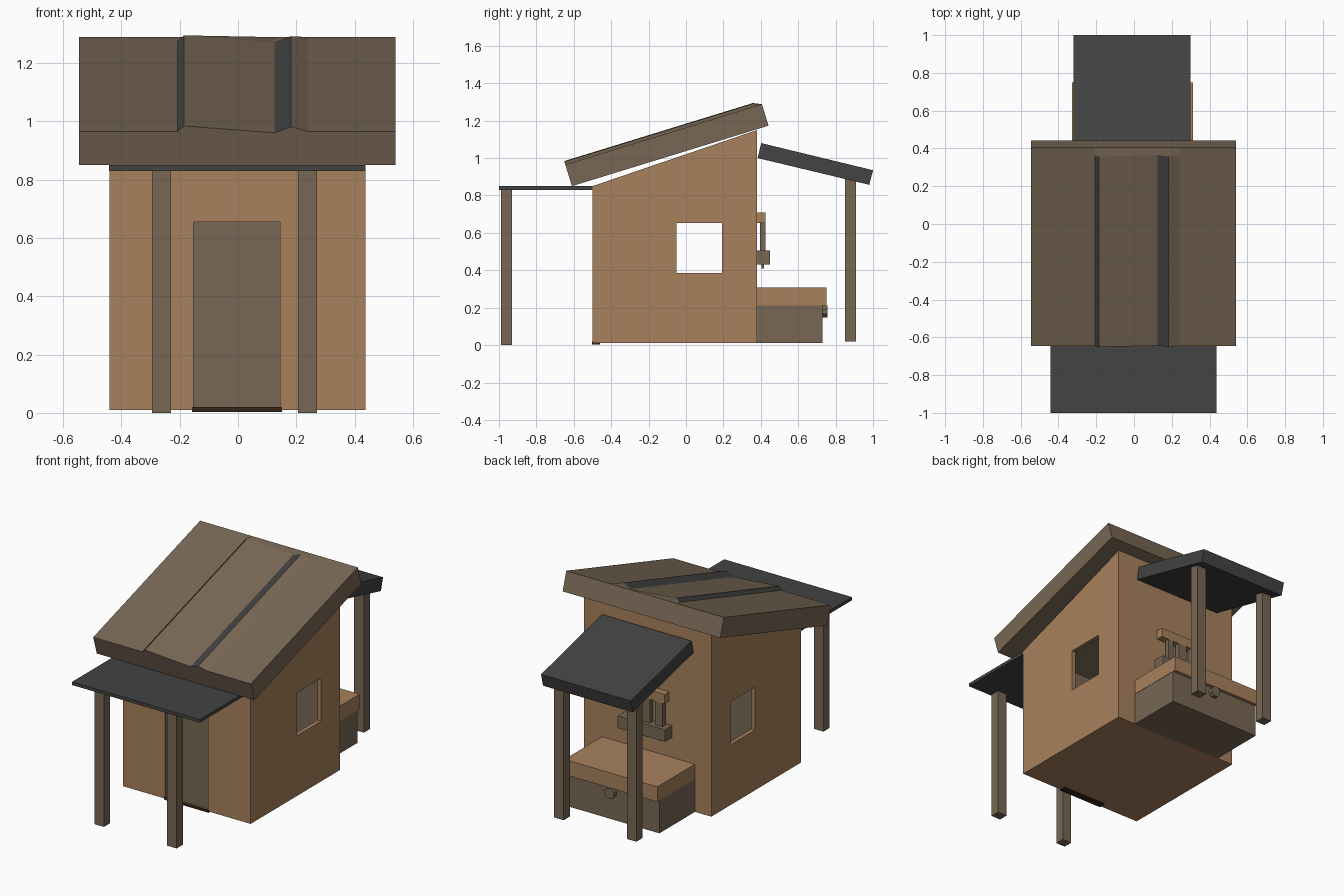
import bpy, bmesh, math

if "Cube" in bpy.data.objects:
    bpy.data.objects.remove(bpy.data.objects["Cube"])


def material(name, rgb):
    m = bpy.data.materials.new(name)
    m.diffuse_color = (*rgb, 1)
    m.use_nodes = True
    m.node_tree.nodes["Principled BSDF"].inputs["Base Color"].default_value = m.diffuse_color
    return m


TAN = material("tan_wood", (0.39, 0.22, 0.11))
TAUPE = material("weathered_wood", (0.188, 0.136, 0.089))
DARK = material("charcoal_sheet", (0.056, 0.056, 0.057))
BROWN = material("dark_brown", (0.035, 0.018, 0.011))


def mesh_object(name, verts, faces, *mats):
    me = bpy.data.meshes.new(name)
    me.from_pydata(verts, [], faces)
    for m in mats:
        me.materials.append(m)
    bm = bmesh.new()
    bm.from_mesh(me)
    bmesh.ops.recalc_face_normals(bm, faces=bm.faces)
    bm.to_mesh(me)
    bm.free()
    ob = bpy.data.objects.new(name, me)
    bpy.context.collection.objects.link(ob)
    return ob


def prism(name, profile, x0, x1, *mats):
    """Extrude a (y, z) profile from x0 to x1."""
    n = len(profile)
    verts = [(x, y, z) for x in (x0, x1) for y, z in profile]
    faces = [tuple(range(n)), tuple(range(2 * n - 1, n - 1, -1))]
    faces += [(i, (i + 1) % n, n + (i + 1) % n, n + i) for i in range(n)]
    return mesh_object(name, verts, faces, *mats)


def box(name, x0, x1, y0, y1, z0, z1, *mats):
    return prism(name, [(y0, z0), (y1, z0), (y1, z1), (y0, z1)], x0, x1, *mats)


def cut(target, cutter):
    mod = target.modifiers.new("cut", 'BOOLEAN')
    mod.operation = 'DIFFERENCE'
    mod.solver = 'EXACT'
    mod.object = cutter
    bpy.context.view_layer.objects.active = target
    bpy.ops.object.modifier_apply(modifier=mod.name)
    bpy.data.objects.remove(cutter)


# Hollow house with a sloped top, side windows and a shallow door recess
house = prism("house_walls", [(-0.5, 0.01), (0.38, 0.01), (0.38, 1.15), (-0.5, 0.85)],
              -0.44, 0.437, TAN, TAUPE)
cut(house, prism("cavity", [(-0.475, 0.03), (0.355, 0.03), (0.355, 1.115), (-0.475, 0.832)],
                 -0.415, 0.412, TAN, TAUPE))
cut(house, box("window_cutter", -0.6, 0.6, -0.05, 0.193, 0.385, 0.652, TAN, TAUPE))
cut(house, box("door_cutter", -0.152, 0.144, -0.6, -0.49, 0.02, 0.655, TAN, TAUPE))
for p in house.data.polygons:  # interior faces are weathered
    c = p.center
    inside = abs(c.x) < 0.418 and -0.48 < c.y < 0.36 and c.z > 0.02
    top = p.normal.z > 0.5 and c.z > 0.9
    p.material_index = 1 if inside and not top else 0

# Door and threshold
box("door", -0.152, 0.144, -0.491, -0.487, 0.02, 0.655, TAUPE)
box("threshold", -0.158, 0.15, -0.502, -0.46, 0.003, 0.02, BROWN)

# Main roof: three lapped panels with dark seams, running up the slope
a = math.radians(17.1)
cols = [(-0.545, 0.12), (-0.207, 0.12), (-0.185, 0.14), (0.125, 0.115),
        (0.182, 0.137), (0.24, 0.12), (0.54, 0.12)]
stations = [(0, True), (1.055, True), (1.1, False)]
n = len(cols)


def roof_point(x, s, h):
    return (x, -0.61 + s * math.cos(a) - h * math.sin(a),
            0.85 + s * math.sin(a) + h * math.cos(a))


verts, faces, dark = [], [], []
for s, ridged in stations:
    for x, h in cols:
        verts.append(roof_point(x, s, h if ridged else 0.12))
for s, _ in stations:
    verts += [roof_point(cols[0][0], s, 0), roof_point(cols[-1][0], s, 0)]
B = 3 * n
for r in range(2):
    for i in range(n - 1):
        if r == 0 and i in (1, 3):
            dark.append(len(faces))
        k = r * n + i
        faces.append((k, k + 1, k + n + 1, k + n))
    b = B + 2 * r
    faces.append((b, b + 1, b + 3, b + 2))
    faces.append((b, b + 2, (r + 1) * n, r * n))
    faces.append((b + 1, b + 3, (r + 2) * n - 1, (r + 1) * n - 1))
for r in (0, 2):
    faces.append(tuple(range(r * n, r * n + n)) + (B + 2 * r + 1, B + 2 * r))
roof = mesh_object("main_roof", verts, faces, TAUPE, DARK)
for i in dark:
    roof.data.polygons[i].material_index = 1

# Porch canopies
box("front_canopy", -0.442, 0.437, -1.0, -0.5, 0.83, 0.85, DARK)
prism("back_canopy", [(0.383, 1.0), (0.98, 0.857), (1.0, 0.935), (0.402, 1.08)],
      -0.32, 0.298, DARK)

# Porch posts
for side, x0, x1 in (("left", -0.295, -0.23), ("right", 0.205, 0.271)):
    box("front_post_" + side, x0, x1, -0.99, -0.93, 0.0, 0.832, TAUPE)
    prism("back_post_" + side, [(0.85, 0.018), (0.91, 0.018), (0.91, 0.885), (0.85, 0.9)],
          x0, x1, TAUPE)

# Storage chest behind the house
box("chest_base", -0.328, 0.31, 0.375, 0.73, 0.01, 0.213, TAUPE)
box("chest_lid", -0.328, 0.312, 0.375, 0.75, 0.213, 0.307, TAN)

# Round chest latch
ring = [(0.035 * math.cos(t * math.pi / 4 + math.pi / 8),
         0.18 + 0.035 * math.sin(t * math.pi / 4 + math.pi / 8)) for t in range(8)]
latch = [(x, y, z) for y in (0.725, 0.756) for x, z in ring]
mesh_object("chest_latch", latch,
            [tuple(range(8)), tuple(range(15, 7, -1))] +
            [(i, (i + 1) % 8, 8 + (i + 1) % 8, 8 + i) for i in range(8)], TAUPE)

# Tool rack on the back wall with hanging tools
box("rack_top", -0.15, 0.14, 0.375, 0.425, 0.652, 0.71, TAN)
box("rack_shelf", -0.17, 0.155, 0.375, 0.45, 0.43, 0.505, TAUPE)
for i, (x, w) in enumerate(((-0.11, 0.025), (-0.02, 0.03), (0.07, 0.018))):
    box("tool_handle_%d" % i, x - w, x + w, 0.395, 0.425, 0.5, 0.652, TAUPE)
    box("tool_tip_%d" % i, x - w / 2, x + w / 2, 0.405, 0.418, 0.41, 0.5, TAUPE)
